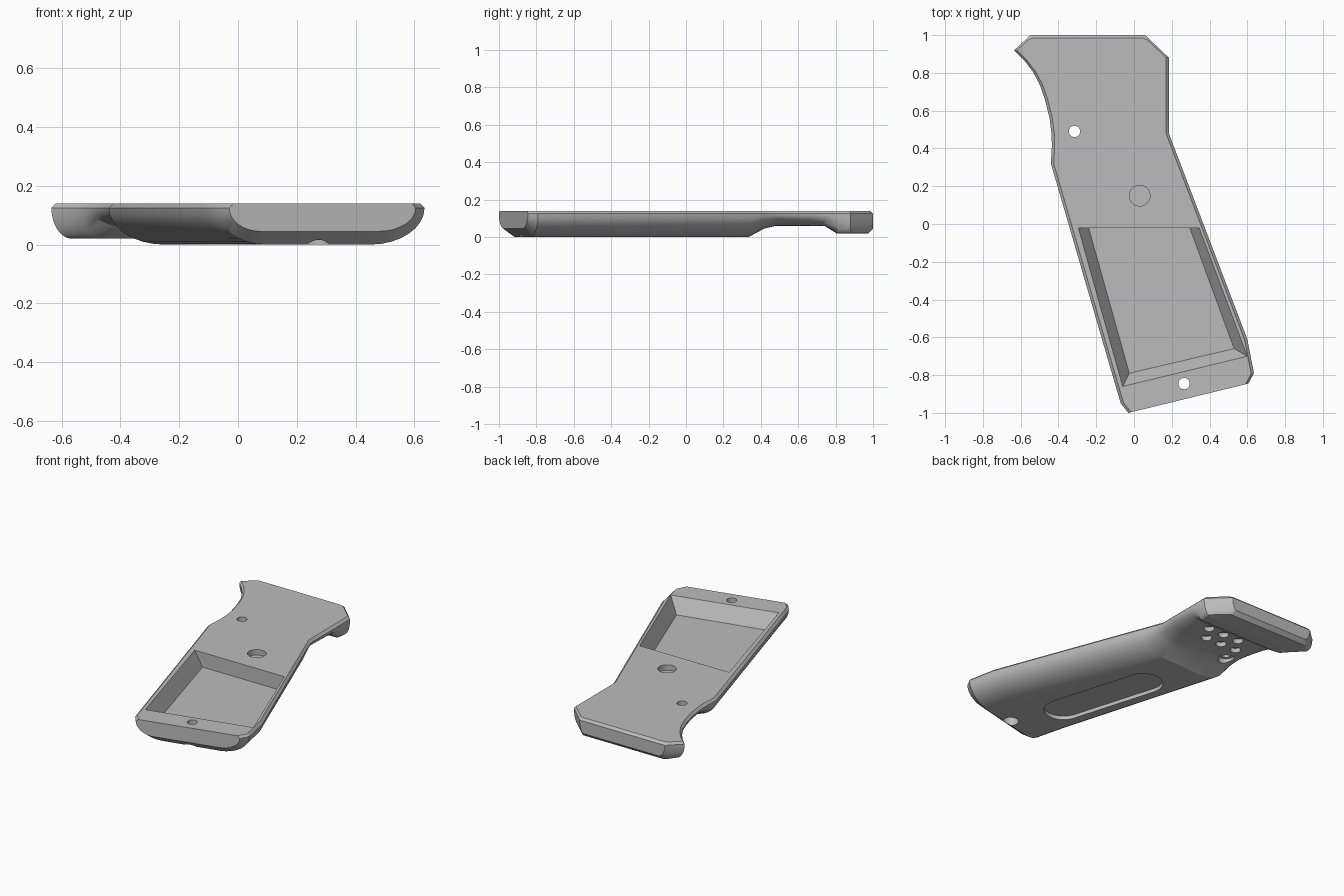
import bpy, bmesh, math
from mathutils import Vector

cube = bpy.data.objects.get("Cube")
if cube:
    bpy.data.objects.remove(cube)

TOP, RIM, ARC = 0.14, 0.125, 9

grey = bpy.data.materials.new("satin_grey")
grey.use_nodes = True
colour = (0.5, 0.5, 0.5, 1)
grey.diffuse_color = colour
grey.node_tree.nodes["Principled BSDF"].inputs["Base Color"].default_value = colour


def make_object(name, bm):
    bmesh.ops.recalc_face_normals(bm, faces=bm.faces)
    mesh = bpy.data.meshes.new(name)
    bm.to_mesh(mesh)
    bm.free()
    mesh.materials.append(grey)
    obj = bpy.data.objects.new(name, mesh)
    bpy.context.collection.objects.link(obj)
    return obj


def section(left, right, low, wl, wr, back=0.0):
    """Flat-topped cross-section with a chamfered rim and rounded lower corners."""
    a, b = Vector(left).to_3d(), Vector(right).to_3d()
    along = (b - a).normalized()
    shift = Vector((0, -back, TOP))
    points = [a + along * 0.015 + shift]
    sides = []
    for start, step, width in ((a, along, wl), (b, -along, wr)):
        side = []
        for i in range(ARC):
            t = math.pi / 2 * i / (ARC - 1)
            z = RIM - (RIM - low) * math.sin(t)
            side.append(start + step * width * (1 - math.cos(t)) + Vector((0, 0, z)))
        sides.append(side)
    points += sides[0] + sides[1][::-1]
    points.append(b - along * 0.015 + shift)
    return points


# Grip body: left edge, right edge, underside height, corner widths
stations = [
    ((-0.03, -1.0), (0.605, -0.845), 0.045, 0.11, 0.13),
    ((-0.07, -0.95), (0.635, -0.79), 0.0, 0.17, 0.19),
    ((-0.12, -0.78), (0.6, -0.61), 0.0, 0.19, 0.2),
    ((-0.44, 0.32), (0.238, 0.34), 0.0, 0.19, 0.2),
    ((-0.435, 0.41), (0.207, 0.42), 0.045, 0.17, 0.18),
    ((-0.436, 0.47), (0.185, 0.48), 0.06, 0.16, 0.16),
    ((-0.447, 0.56), (0.185, 0.56), 0.06, 0.15, 0.15),
    ((-0.472, 0.66), (0.185, 0.66), 0.06, 0.14, 0.13),
    ((-0.5, 0.74), (0.185, 0.74), 0.06, 0.12, 0.1),
    ((-0.535, 0.805), (0.185, 0.81), 0.02, 0.08, 0.05),
    ((-0.58, 0.865), (0.185, 0.85), 0.02, 0.07, 0.04),
    ((-0.635, 0.92), (0.185, 0.88), 0.02, 0.07, 0.04),
    ((-0.575, 0.975), (0.085, 0.975), 0.02, 0.05, 0.04),
    ((-0.55, 1.0), (0.06, 1.0), 0.045, 0.05, 0.03, 0.015),
]
bm = bmesh.new()
rings = [[bm.verts.new(p) for p in section(*s)] for s in stations]
for r, s in zip(rings, rings[1:]):
    for i in range(len(r)):
        j = (i + 1) % len(r)
        bm.faces.new((r[i], r[j], s[j], s[i]))
bm.faces.new(rings[0])
last = rings[-1]
bm.faces.new(last[1:-1])
bm.faces.new((last[0], last[1], last[-2], last[-1]))
grip = make_object("grip_panel", bm)


def prism(name, low_pts, low, high_pts, high):
    bm = bmesh.new()
    a = [bm.verts.new((x, y, low)) for x, y in low_pts]
    b = [bm.verts.new((x, y, high)) for x, y in high_pts]
    bm.faces.new(a)
    bm.faces.new(b)
    for i in range(len(a)):
        j = (i + 1) % len(a)
        bm.faces.new((a[i], a[j], b[j], b[i]))
    return make_object(name, bm)


def arc(cx, cy, r, start, end, n):
    return [(cx + r * math.cos(start + (end - start) * i / n),
             cy + r * math.sin(start + (end - start) * i / n)) for i in range(n + 1)]


def cut(cutter):
    cutter.hide_render = True
    mod = grip.modifiers.new(cutter.name, 'BOOLEAN')
    mod.operation = 'DIFFERENCE'
    mod.solver = 'EXACT'
    mod.object = cutter
    bpy.context.view_layer.objects.active = grip
    bpy.ops.object.modifier_apply(modifier=mod.name)
    bpy.data.objects.remove(cutter)


def drill(name, x, y, r, low, high):
    ring = arc(x, y, r, 0, 2 * math.pi, 32)[:-1]
    cut(prism(name, ring, low, ring, high))


# Tapered pocket in the flat face
floor_z = 0.045
floor = [(-0.24, -0.02), (-0.025, -0.79), (0.53, -0.66), (0.295, -0.02)]
mouth = [(-0.295, -0.02), (-0.06, -0.86), (0.6, -0.7), (0.345, -0.02)]
grow = (TOP + 0.01 - floor_z) / (TOP - floor_z)
above = [(f[0] + (m[0] - f[0]) * grow, f[1] + (m[1] - f[1]) * grow)
         for f, m in zip(floor, mouth)]
cut(prism("pocket", floor, floor_z, above, TOP + 0.01))

# Shallow round-ended recess underneath
x0, y0, x1, y1 = 0.11, -0.53, -0.055, 0.02
heading = math.atan2(y1 - y0, x1 - x0)
quarter = math.pi / 2
slot = (arc(x1, y1, 0.12, heading - quarter, heading + quarter, 16)
        + arc(x0, y0, 0.12, heading + quarter, heading + 3 * quarter, 16))
cut(prism("recess", slot, -0.05, slot, 0.025))

# Screw holes with wider bores below, and the blind socket on the flat face
for x, y, bore in ((-0.315, 0.49, 0.09), (0.265, -0.845, 0.06)):
    drill("screw_hole", x, y, 0.03, -0.1, 0.3)
    drill("screw_bore", x, y, 0.048, -0.1, bore)
drill("socket", 0.03, 0.15, 0.055, 0.105, 0.3)

# Two staggered rows of small dimples in the hollow
for y, first in ((0.705, 0.0), (0.61, -0.06)):
    for i in range(3):
        drill("dimple", first - 0.114 * i, y, 0.032, -0.1, 0.09)

bpy.ops.object.select_all(action='DESELECT')
grip.select_set(True)
bpy.context.view_layer.objects.active = grip
bpy.ops.object.shade_smooth_by_angle(angle=math.radians(25))
